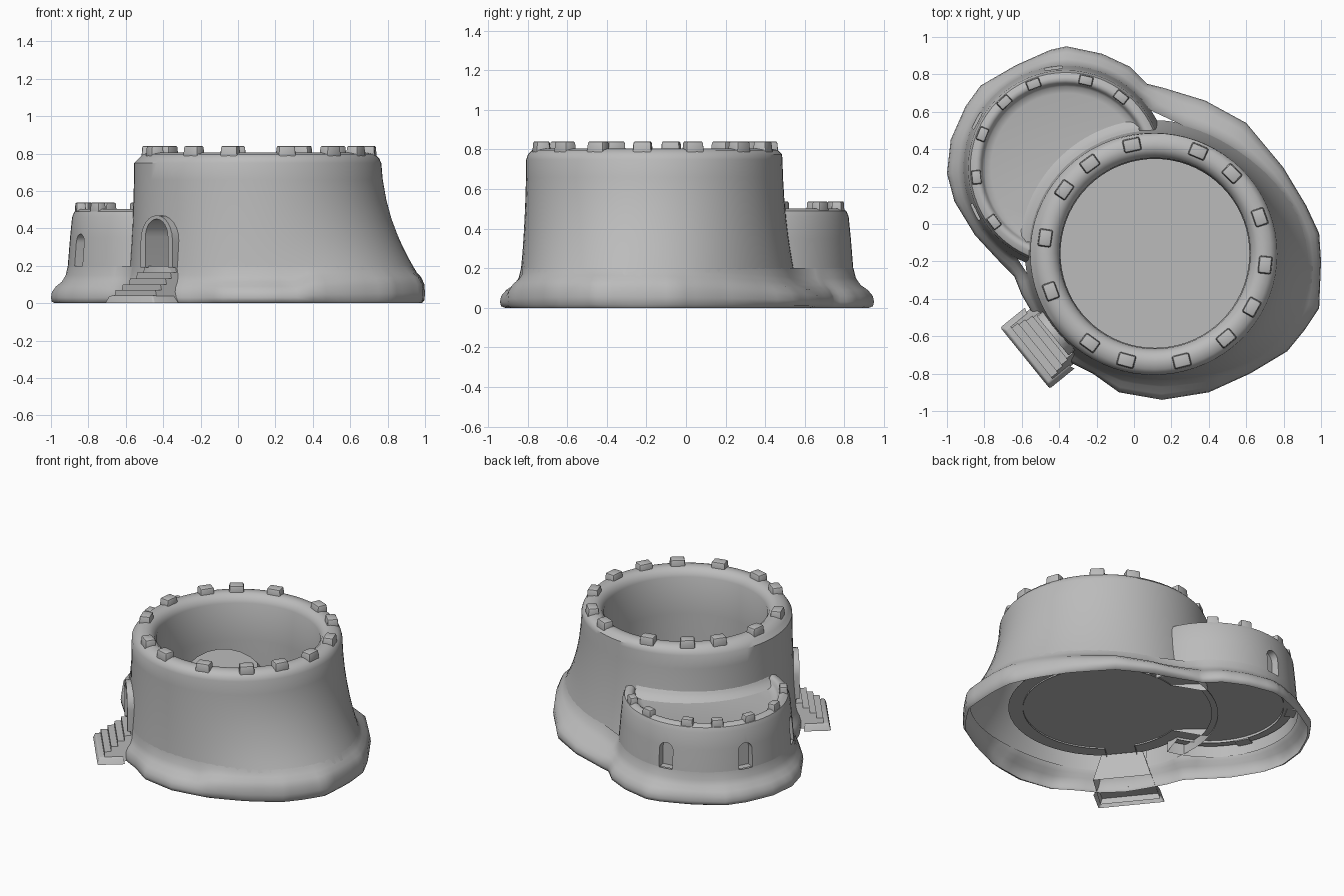
import bpy, bmesh, math
from mathutils import Vector, Matrix

if "Cube" in bpy.data.objects:
    bpy.data.objects.remove(bpy.data.objects["Cube"])

BIG, SMALL = Vector((0.105, -0.16, 0)), Vector((-0.365, 0.30, 0))
RIM = Vector((0.112, -0.157, 0))
FLOOR = 0.2
rad = math.radians

stone = bpy.data.materials.new("grey stone")
stone.diffuse_color = (0.5, 0.5, 0.5, 1)
stone.use_nodes = True
stone.node_tree.nodes["Principled BSDF"].inputs["Base Color"].default_value = stone.diffuse_color


def make(name, bm, fix=True):
    if fix:
        bmesh.ops.recalc_face_normals(bm, faces=bm.faces)
    me = bpy.data.meshes.new(name)
    bm.to_mesh(me)
    bm.free()
    me.materials.append(stone)
    ob = bpy.data.objects.new(name, me)
    bpy.context.collection.objects.link(ob)
    return ob


def smooth(ob, angle=40):
    bpy.ops.object.select_all(action='DESELECT')
    ob.select_set(True)
    bpy.context.view_layer.objects.active = ob
    bpy.ops.object.shade_smooth_by_angle(angle=rad(angle))


def loft(rings, wrap=False, closed=True):
    """Skin a list of rings of points; wrap joins last ring to first."""
    bm = bmesh.new()
    vs = [[bm.verts.new(p) for p in r] for r in rings]
    n = len(vs[0])
    pairs = list(zip(vs, vs[1:])) + ([(vs[-1], vs[0])] if wrap else [])
    for a, b in pairs:
        for i in range(n if closed else n - 1):
            j = (i + 1) % n
            bm.faces.new((a[i], a[j], b[j], b[i]))
    return bm, vs


def polar(c, a, r, z):
    return Vector((c.x + r * math.cos(a), c.y + r * math.sin(a), z))


def ring(c, r, z, n=72):
    return [polar(c, math.tau * i / n, r(math.tau * i / n, z) if callable(r) else r, z)
            for i in range(n)]


def big_radius(a, z):
    """Outer wall of the main tower, flaring towards +x at the foot."""
    amp = 0.04 + 0.28 * max(0, math.cos(a + rad(15))) ** 3 + 0.06 * max(0, math.sin(a))
    return 0.647 + 0.013 * math.cos(a) ** 2 + amp * max(0, (0.8 - z) / 0.8) ** 2


def arch(name, c, az, r0, r1, width, z0, z1):
    """Arched prism lying along a radius of a tower."""
    w = width / 2
    h = min(w, 0.7 * (z1 - z0))
    prof = [(-w, z0), (w, z0)] + [(w * math.cos(t), z1 - h + h * math.sin(t))
                                  for t in (math.pi * i / 12 for i in range(13))]
    d = Vector((math.cos(az), math.sin(az), 0))
    s = Vector((-d.y, d.x, 0))
    bm, vs = loft([[c + d * r + s * x + Vector((0, 0, z)) for x, z in prof] for r in (r0, r1)])
    for v in vs:
        bm.faces.new(v)
    return make(name, bm)


def combine(ob, other, op):
    """Apply a boolean and drop the helper."""
    m = ob.modifiers.new("cut", 'BOOLEAN')
    m.object, m.operation, m.solver = other, op, 'EXACT'
    dg = bpy.context.evaluated_depsgraph_get()
    dg.update()
    ob.data = bpy.data.meshes.new_from_object(ob.evaluated_get(dg))
    ob.modifiers.clear()
    bpy.data.objects.remove(other)


def open_bottom(ob, zmax):
    """Leave the shell hollow underneath."""
    bm = bmesh.new()
    bm.from_mesh(ob.data)
    low = [f for f in bm.faces if f.normal.z < -0.7 and f.calc_center_median().z < zmax]
    bmesh.ops.delete(bm, geom=low, context='FACES')
    bm.to_mesh(ob.data)
    bm.free()


DOOR, LINK = rad(219), math.atan2(0.46, -0.465) + rad(3)

# main tower wall: outer flare, rounded rim, inner face
outer = [ring(BIG, big_radius, z) for z in (0.14, 0.19, 0.25, 0.3, 0.36, 0.45, 0.55, 0.66, 0.75)]
rim = [ring(RIM, r, z) for r, z in ((0.642, 0.775), (0.62, 0.797), (0.58, 0.805), (0.55, 0.8),
                                    (0.525, 0.78), (0.51, 0.75), (0.505, 0.5), (0.505, 0.19))]
tower = make("main_tower_wall", loft(outer + rim, True)[0])
combine(tower, arch("door_frame", BIG, DOOR, 0.56, 0.695, 0.27, 0.19, 0.47), 'UNION')
combine(tower, arch("door_cut", BIG, DOOR, 0.4, 0.9, 0.19, FLOOR - 0.05, 0.45), 'DIFFERENCE')
combine(tower, arch("link_cut", BIG, LINK, 0.3, 0.75, 0.56, FLOOR - 0.05, 0.44), 'DIFFERENCE')
open_bottom(tower, 0.195)
smooth(tower)

# side tower: closed shell with roof terrace and a room below
prof = [(0.44, 0.43), (0.46, 0.39), (0.46, 0.18), (0.55, 0.13), (0.545, 0.2), (0.533, 0.35),
        (0.522, 0.46), (0.51, 0.49), (0.485, 0.503), (0.467, 0.503), (0.453, 0.493),
        (0.447, 0.475), (0.435, 0.46), (0.40, 0.452)]
bm, vs = loft([ring(SMALL, r, z, 64) for r, z in prof])
bm.faces.new(vs[0])
bm.faces.new(vs[-1])
side = make("side_tower", bm)
bm, vs = loft([ring(BIG, 0.58, z, 64) for z in (0, 0.7)])
for v in vs:
    bm.faces.new(v)
combine(side, make("tower_cut", bm), 'DIFFERENCE')
for az in (97, 152, 206):
    combine(side, arch("window_cut", SMALL, rad(az), 0.483, 0.7, 0.095, 0.19, 0.37), 'DIFFERENCE')
open_bottom(side, 0.185)
smooth(side)

# rounded seam where the terrace meets the main tower
mid = math.atan2(0.46, -0.47)
arc = [mid + rad(a) for a in range(-39, 40, 3)]
smooth(make("terrace_seam", loft([[polar(BIG, a, r, z) for a in arc] for r, z in
       ((0.65, 0.53), (0.672, 0.495), (0.69, 0.472), (0.72, 0.455))], closed=False)[0]), 60)

# floors
for name, c, r, z in (("main_floor", BIG, 0.6, FLOOR), ("side_floor", SMALL, 0.53, FLOOR - 0.003)):
    bm = bmesh.new()
    bm.faces.new([bm.verts.new(p) for p in ring(c, r, z, 48)])
    make(name, bm, False)

# irregular spreading foot around both towers
outline = [(1, -.2), (.99, -.45), (.91, -.57), (.82, -.68), (.62, -.8), (.4, -.9), (.15, -.94),
           (-.08, -.9), (-.22, -.8), (-.34, -.74), (-.46, -.62), (-.53, -.5), (-.6, -.38),
           (-.64, -.28), (-.72, -.2), (-.85, -.06), (-.96, .12), (-1, .27), (-.98, .45),
           (-.9, .63), (-.82, .74), (-.63, .85), (-.45, .93), (-.36, .95), (-.17, .91),
           (-.02, .84), (.07, .75), (.15, .73), (.38, .66), (.6, .54), (.8, .3), (.92, .1), (.99, -.05)]
steps = [(.25, 0), (.05, .008), (0, .03), (.06, .06), (.3, .09), (.65, .115), (.88, .15), (1, .2)]
rings = [[] for _ in steps]
for i, start in enumerate(outline):
    for f in (0, 1 / 3, 2 / 3):
        p = Vector((*start, 0)).lerp(Vector((*outline[(i + 1) % len(outline)], 0)), f)
        best = []
        for c in (BIG, SMALL):
            d = p - c
            a = math.atan2(d.y, d.x)
            r = big_radius(a, 0.2) if c is BIG else 0.546
            best.append((d.length - r, c + d.normalized() * r, a))
        gap, q, a = min(best, key=lambda b: b[0])
        # fuller roll on the flared side
        full = 0.5 * max(0, math.cos(a + rad(15))) if q.x > 0.3 else 0
        for k, (t, z) in enumerate(steps):
            v = p.lerp(q, t)
            rings[k].append((v.x, v.y, z + full * z * (0.2 - z) / 0.1))
smooth(make("spreading_foot", loft(rings)[0]), 60)


def block(name, c, az, r, size, z, bevel, hollow=False):
    """Bevelled box facing outward; size is radial, tangential, height."""
    bm = bmesh.new()
    bmesh.ops.create_cube(bm, size=1)
    for v in bm.verts:
        k = 0.88 if v.co.z > 0 else 1
        v.co = Vector((v.co.x * size[0] * k, v.co.y * size[1] * k, v.co.z * size[2]))
    if hollow:
        bmesh.ops.delete(bm, geom=[f for f in bm.faces if f.normal.z < -0.9 or f.normal.x < -0.9],
                         context='FACES')
    bmesh.ops.bevel(bm, geom=[e for e in bm.edges if not e.is_boundary], offset=bevel,
                    segments=2, affect='EDGES', profile=0.5)
    bm.transform(Matrix.Translation(polar(c, az, r, z)) @ Matrix.Rotation(az, 4, 'Z'))
    return smooth(make(name, bm))


# battlements
for a in (102, 67, 46, 19, -6, -29, -50, -76, -105, -126, 200, 172, 145, 126):
    block("main_battlement", RIM, rad(a), 0.592, (0.075, 0.1, 0.075), 0.804, 0.01)
for a in (186, 158, 133, 111, 77, 52, 217):
    block("side_battlement", SMALL, rad(a), 0.48, (0.055, 0.08, 0.07), 0.503, 0.008)

# entrance stairs: one hollow stepped skin widening downwards, on a low landing
prof = [(0.84, 0)]
for i in range(5):
    z = 0.07 + 0.031 * i
    prof += [(0.84 - 0.042 * i, z), (0.84 - 0.042 * (i + 1) if i < 4 else 0.57, z)]
prof.append((0.57, 0.02))
turn = Matrix.Translation(BIG) @ Matrix.Rotation(DOOR, 4, 'Z')
bm, vs = loft([[turn @ Vector((r, s * (0.13 + 0.06 * (1 - z / 0.2)), z)) for r, z in prof]
               for s in (-1, 1)], closed=False)
for v in vs:
    bm.faces.new(v)
make("entrance_stairs", bm)
block("stair_landing", BIG, DOOR, 0.80, (0.17, 0.42, 0.04), 0.02, 0.01, True)
